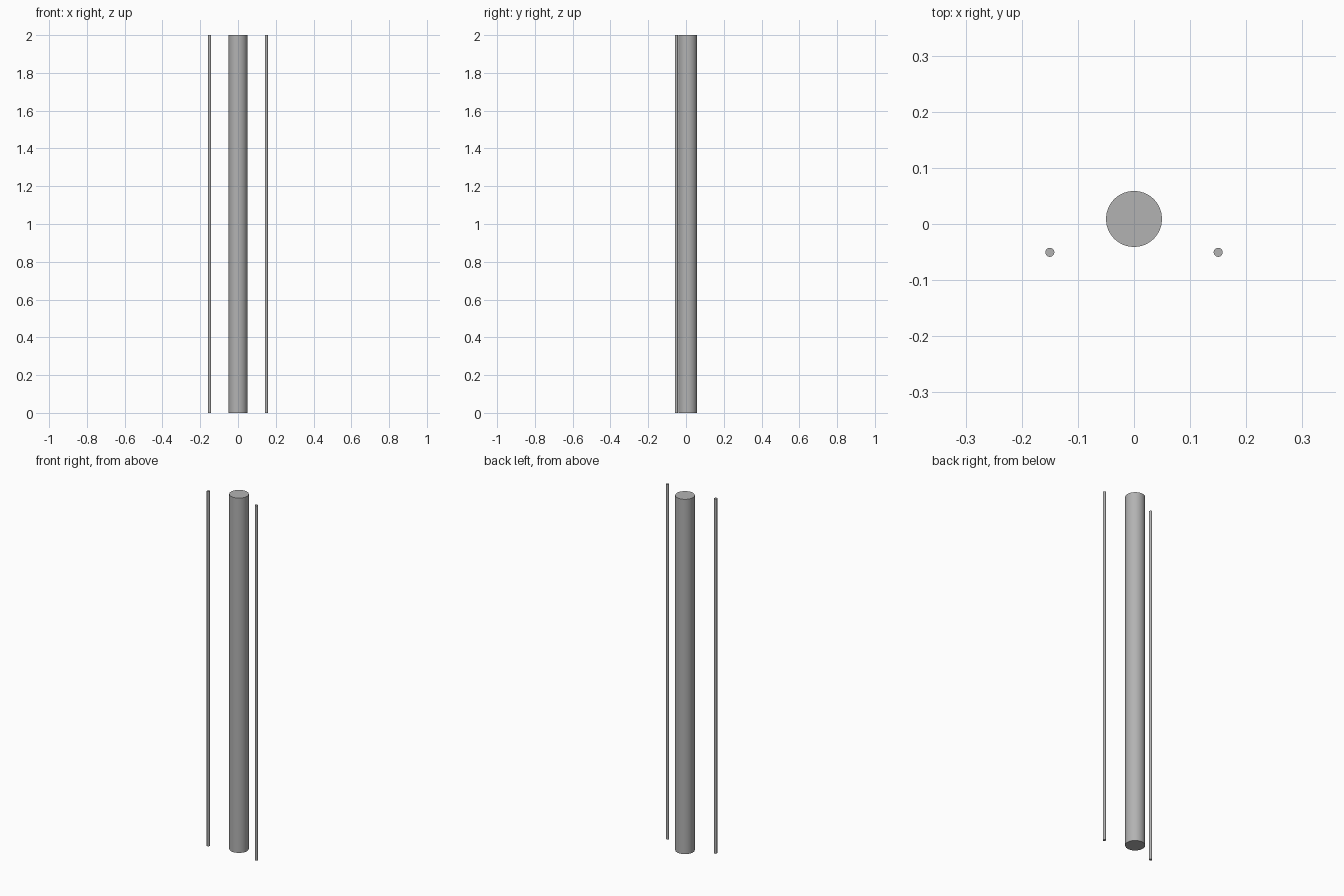
import bpy
import math

if "Cube" in bpy.data.objects:
    bpy.data.objects.remove(bpy.data.objects["Cube"])

HEIGHT = 2.0

# Darker grey shared by all parts
grey = bpy.data.materials.new("dark_grey")
grey.diffuse_color = (0.45, 0.45, 0.45, 1)
grey.use_nodes = True
grey.node_tree.nodes["Principled BSDF"].inputs["Base Color"].default_value = grey.diffuse_color


def upright(name, x, y, radius, sides):
    """Vertical capped cylinder standing on the ground, smooth sides and sharp rims."""
    bpy.ops.mesh.primitive_cylinder_add(
        vertices=sides, radius=radius, depth=HEIGHT, location=(x, y, HEIGHT / 2))
    obj = bpy.context.object
    obj.name = name
    obj.data.materials.append(grey)
    bpy.ops.object.shade_smooth_by_angle(angle=math.radians(30))
    return obj


# Thick central post
upright("main_post", 0, 0.009, 0.05, 32)

# Thin rods, mirrored left and right, slightly forward of the post
for side, label in ((-1, "left"), (1, "right")):
    upright(label + "_rod", side * 0.15, -0.0505, 0.008, 32)
